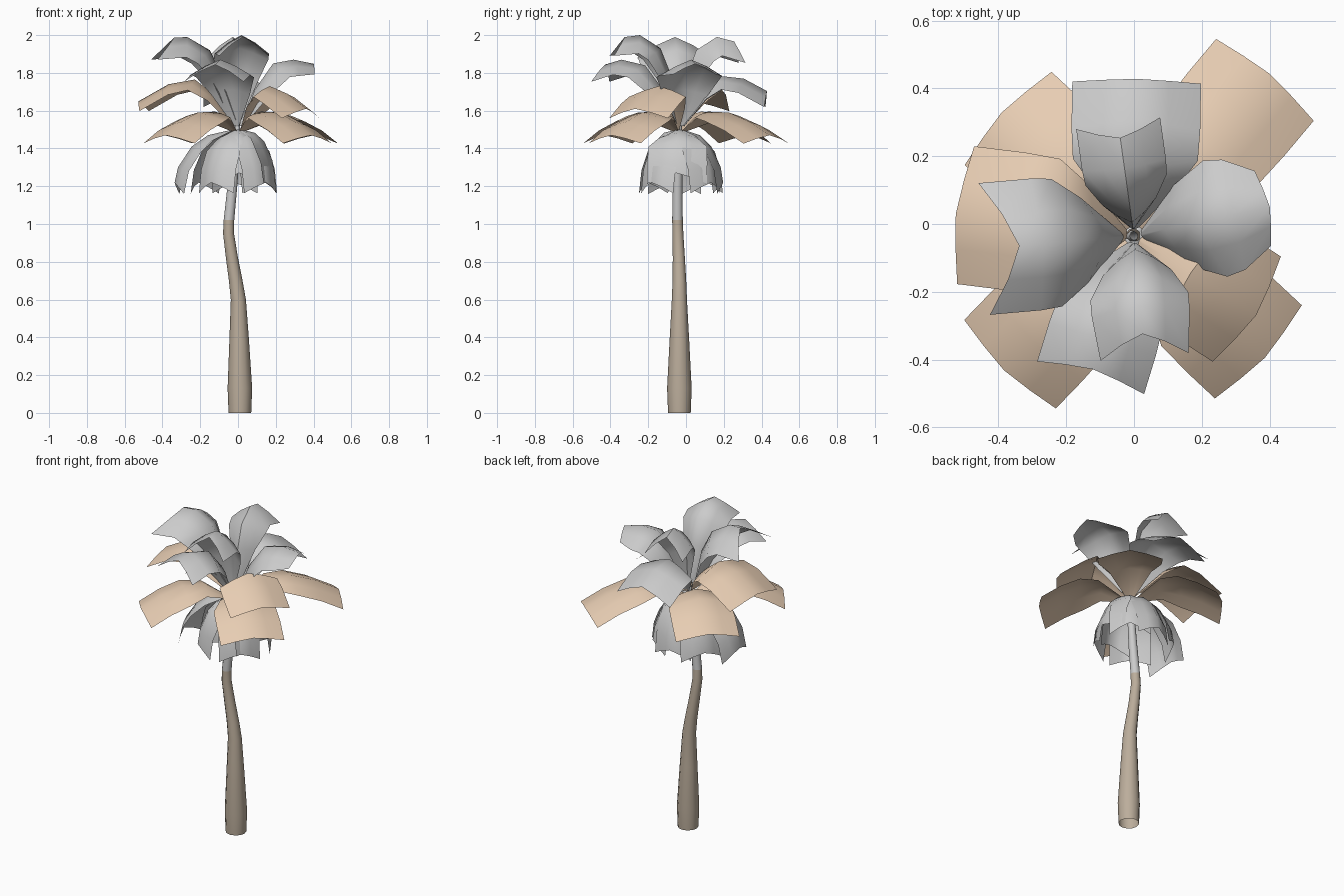
import bpy
from math import radians, cos, sin, pi
from mathutils import Vector

if "Cube" in bpy.data.objects:
    bpy.data.objects.remove(bpy.data.objects["Cube"])

CX, CY = 0.0, -0.035


def material(name, rgb):
    m = bpy.data.materials.new(name)
    m.diffuse_color = (*rgb, 1)
    m.use_nodes = True
    m.node_tree.nodes["Principled BSDF"].inputs["Base Color"].default_value = m.diffuse_color
    return m


BARK = material("bark", (0.50, 0.42, 0.33))
TAN = material("tan_leaf", (0.80, 0.61, 0.45))


def make(name, verts, faces, mat=None):
    me = bpy.data.meshes.new(name)
    me.from_pydata(verts, [], faces)
    ob = bpy.data.objects.new(name, me)
    bpy.context.collection.objects.link(ob)
    if mat:
        me.materials.append(mat)
    bpy.context.view_layer.objects.active = ob
    ob.select_set(True)
    bpy.ops.object.shade_smooth_by_angle(angle=radians(60))
    ob.select_set(False)
    return ob


def tube(name, rings, mat=None, n=12):
    """Open tube through (x, y, z, radius) rings."""
    verts = [(x + r * cos(2 * pi * k / n), y + r * sin(2 * pi * k / n), z)
             for x, y, z, r in rings for k in range(n)]
    faces = [(i * n + k, i * n + (k + 1) % n, (i + 1) * n + (k + 1) % n, (i + 1) * n + k)
             for i in range(len(rings) - 1) for k in range(n)]
    return make(name, verts, faces, mat)


def leaf(name, angle, path, hw, drop, notch, mat=None, widths=(0.08, 0.65, 0.97, 1, 1)):
    """Folded frond: arched midrib in (radius, z), edges dropped along its normal."""
    a = radians(angle)
    out, side = Vector((cos(a), sin(a), 0)), Vector((-sin(a), cos(a), 0))
    verts, faces, last = [], [], len(path) - 1
    for i, (r, z) in enumerate(path):
        p, q = path[max(i - 1, 0)], path[min(i + 1, last)]
        t = (out * (q[0] - p[0]) + Vector((0, 0, q[1] - p[1]))).normalized()
        normal = t.cross(side)
        mid = Vector((CX, CY, z)) + out * r
        f = widths[i]
        edge = mid - normal * drop * f
        if i == last:
            mid = mid - t * notch
        # quarter points give the rounded fold of the blade
        for s in (-1, -0.5, 0, 0.5, 1):
            base = mid.lerp(edge, abs(s) ** 1.3)
            verts.append(base + side * s * hw * f)
    for i in range(last):
        for k in range(4):
            b = i * 5 + k
            faces.append((b, b + 1, b + 6, b + 5))
    return make(name, verts, faces, mat)


# trunk: brown lower part, grey upper neck
tube("trunk", [(0.01, CY, 0, 0.06), (0.01, CY, 0.13, 0.065), (0.006, CY, 0.4, 0.051),
               (0.002, CY, 0.6, 0.04), (-0.012, CY, 0.7, 0.036), (-0.032, CY - 0.003, 0.82, 0.032),
               (-0.05, CY - 0.008, 0.95, 0.029), (-0.048, CY - 0.01, 1.02, 0.028)], BARK)
tube("trunk_neck", [(-0.048, CY - 0.01, 1.02, 0.028), (-0.03, CY - 0.01, 1.2, 0.026),
                    (-0.012, CY - 0.005, 1.38, 0.022), (0, CY, 1.54, 0.012)])

# middle tier, wide spreading tan leaves
LOW = [(0.02, 1.49), (0.19, 1.595), (0.33, 1.59), (0.47, 1.54), (0.6, 1.47)]
for i, (ang, k) in enumerate([(50, 1.04), (137, 0.89), (226, 0.92), (-43, 0.88)]):
    leaf(f"tan_leaf_{i}", ang, [(r * k, z) for r, z in LOW], 0.188, 0.05, 0, TAN)
leaf("tan_leaf_left", 173, [(0.02, 1.52), (0.12, 1.68), (0.23, 1.765), (0.37, 1.74), (0.53, 1.65)],
     0.205, 0.06, 0, TAN)
leaf("tan_leaf_right", -33, [(0.02, 1.5), (0.1, 1.64), (0.2, 1.73), (0.31, 1.69), (0.43, 1.61)],
     0.185, 0.06, 0, TAN)

# crown, tall curling leaves
leaf("crown_leaf_back", 89, [(0.02, 1.52), (0.1, 1.69), (0.2, 1.785), (0.34, 1.77), (0.49, 1.69)],
     0.19, 0.08, 0.03)
leaf("crown_leaf_left", 185, [(0.03, 1.55), (0.08, 1.78), (0.15, 1.92), (0.27, 1.99), (0.45, 1.98)],
     0.195, 0.11, 0.11)
leaf("crown_leaf_front_low", 253, [(0.02, 1.52), (0.09, 1.71), (0.19, 1.84), (0.32, 1.87), (0.46, 1.83)],
     0.165, 0.08, 0.05)
leaf("crown_leaf_front_high", 275, [(0.02, 1.55), (0.04, 1.78), (0.1, 1.93), (0.21, 2.0), (0.37, 1.98)],
     0.145, 0.1, 0.08, widths=(0.1, 0.7, 1, 1, 0.9))
leaf("crown_leaf_right", 12, [(0.02, 1.52), (0.09, 1.71), (0.19, 1.85), (0.3, 1.87), (0.4, 1.85)],
     0.175, 0.09, -0.01, widths=(0.08, 0.7, 1, 0.95, 0.65))
leaf("crown_leaf_back_high", 98, [(0.02, 1.55), (0.04, 1.78), (0.09, 1.92), (0.2, 1.99), (0.36, 1.95)],
     0.125, 0.1, 0.07)

# skirt, hanging leaves around the neck
HANG = [(0.02, 1.5), (0.11, 1.47), (0.17, 1.41), (0.22, 1.3), (0.24, 1.17)]
for i, (ang, k, hw) in enumerate([(-5, 0.83, 0.16), (50, 0.95, 0.12), (95, 1.0, 0.12),
                                  (145, 1.1, 0.13), (185, 1.45, 0.14), (230, 0.95, 0.12),
                                  (272, 0.75, 0.11), (315, 0.9, 0.12)]):
    dz = 0.05 if ang in (-5, 272) else 0.0
    leaf(f"skirt_leaf_{i}", ang, [(r * k, z + dz * j / 4) for j, (r, z) in enumerate(HANG)],
         hw, 0.05, 0.05)
